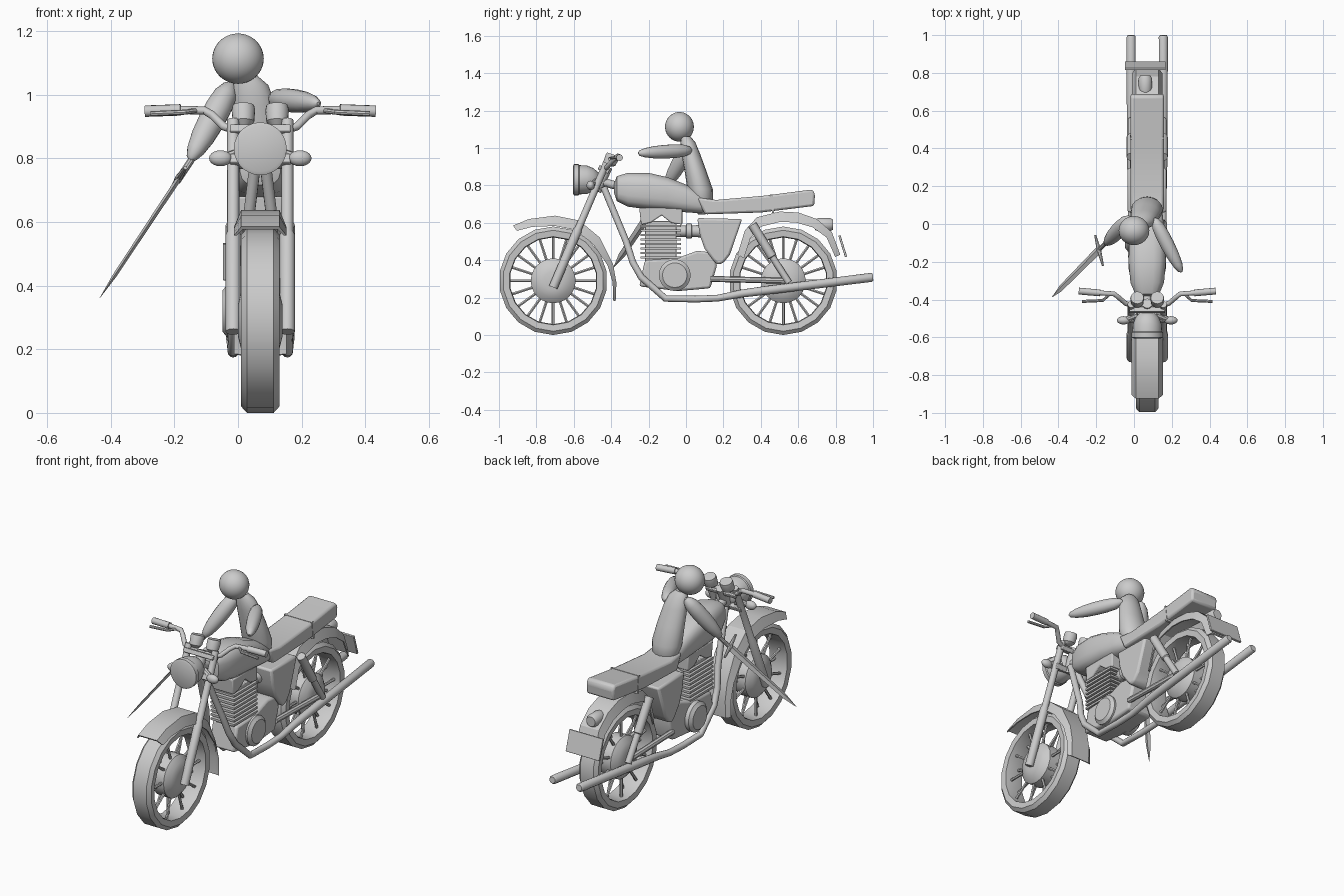
import bpy, bmesh, math
from mathutils import Vector, Matrix

if "Cube" in bpy.data.objects:
    bpy.data.objects.remove(bpy.data.objects["Cube"])

CX = 0.07  # bike centre line


def finish(name, bm, angle=35, bevel=0):
    bmesh.ops.recalc_face_normals(bm, faces=bm.faces)
    me = bpy.data.meshes.new(name)
    bm.to_mesh(me)
    bm.free()
    ob = bpy.data.objects.new(name, me)
    bpy.context.collection.objects.link(ob)
    if bevel:
        m = ob.modifiers.new("bevel", "BEVEL")
        m.width = bevel
        m.segments = 2
    if angle:
        bpy.ops.object.select_all(action='DESELECT')
        ob.select_set(True)
        bpy.context.view_layer.objects.active = ob
        bpy.ops.object.shade_smooth_by_angle(angle=math.radians(angle))
    return ob


def loft(name, rings, closed=False, angle=35):
    bm = bmesh.new()
    vs = [[bm.verts.new(p) for p in r] for r in rings]
    n, k = len(vs), len(vs[0])
    for i in range(n if closed else n - 1):
        a, b = vs[i], vs[(i + 1) % n]
        for j in range(k):
            bm.faces.new((a[j], a[(j + 1) % k], b[(j + 1) % k], b[j]))
    if not closed:
        bm.faces.new(vs[0])
        bm.faces.new(vs[-1])
    return finish(name, bm, angle)


def tube(name, pts, r, sides=12):
    pts = [Vector(p) for p in pts]
    rad = r if isinstance(r, (list, tuple)) else [r] * len(pts)
    t = Vector((0, 0, 1))
    u = Vector((1, 0, 0))
    rings = []
    for i, p in enumerate(pts):
        d = (pts[min(i + 1, len(pts) - 1)] - pts[max(i - 1, 0)]).normalized()
        u = t.rotation_difference(d) @ u
        t = d
        v = d.cross(u)
        rings.append([p + rad[i] * (math.cos(a) * u + math.sin(a) * v)
                      for a in (math.tau * j / sides for j in range(sides))])
    return loft(name, rings)


def limb(name, a, b, r):
    a, b = Vector(a), Vector(b)
    ts = [0, .04, .15, .32, .5, .7, .87, .97, 1]
    return tube(name, [a.lerp(b, t) for t in ts],
                [r * k for k in (.2, .55, .88, 1, 1, .9, .68, .4, .12)], 14)


def slab(name, prof, x0, x1, bevel=0.006, angle=35):
    # side (y, z) profile extruded across x
    return_bm = bmesh.new()
    f = return_bm.faces.new([return_bm.verts.new((x0, y, z)) for y, z in prof])
    g = bmesh.ops.extrude_face_region(return_bm, geom=[f])
    for v in g["geom"]:
        if isinstance(v, bmesh.types.BMVert):
            v.co.x = x1
    return finish(name, return_bm, angle, bevel)


def box(name, c, s, rx=0, bevel=0.004):
    bm = bmesh.new()
    bmesh.ops.create_cube(bm, size=1, matrix=Matrix.Translation(c) @ Matrix.Rotation(rx, 4, 'X')
                          @ Matrix.Diagonal((*s, 1)))
    return finish(name, bm, 35, bevel)


def ball(name, c, s, u=24, v=16):
    bm = bmesh.new()
    bmesh.ops.create_uvsphere(bm, u_segments=u, v_segments=v, radius=1,
                              matrix=Matrix.Translation(c) @ Matrix.Diagonal((*s, 1)))
    return finish(name, bm, 60)


def body(name, secs, power, sides=16):
    # rounded sections along y: (y, z low, z high, half width)
    rings = []
    for y, z0, z1, w in secs:
        ring = []
        for j in range(sides):
            a = math.tau * (j + .5) / sides
            c, s = math.cos(a), math.sin(a)
            ring.append((CX + w * math.copysign(abs(c) ** power, c), y,
                         (z0 + z1) / 2 + (z1 - z0) / 2 * math.copysign(abs(s) ** power, s)))
        rings.append(ring)
    return loft(name, rings)


# Wheels: faceted tyre ring, domed hub and spokes
for label, wy in (("front", -0.71), ("rear", 0.52)):
    prof = [(.29, -.042), (.29, .042), (.27, .06), (.236, .057), (.232, .03),
            (.232, -.03), (.236, -.057), (.27, -.06)]
    rings = []
    for i in range(18):
        a = math.tau * (i + .5) / 18
        rings.append([(CX + x, wy + r * math.cos(a), .29 + r * math.sin(a)) for r, x in prof])
    loft(label + "_tyre", rings, closed=True, angle=25)
    tube(label + "_hub", [(CX + x, wy, .29) for x in (-.07, -.06, -.035, .035, .06, .07)],
         [.05, .09, .12, .12, .09, .05], 24)
    for i in range(20):
        a = math.tau * i / 20
        x = .02 * (-1) ** i
        tube(label + "_spoke", [(CX + x, wy + r * math.cos(a), .29 + r * math.sin(a))
                                for r in (.1, .238)], .008, 6)


# Mudguards: hollow trapezoid section swept along a side path (y, z, depth)
def mudguard(name, wy, path, w, top):
    rings = []
    for y, z, d in path:
        n = Vector((0, y - wy, z - .29)).normalized()
        sec = [(-w, -d), (-top, 0), (top, 0), (w, -d),
               (w - .008, -d), (top - .006, -.01), (-top + .006, -.01), (-w + .008, -d)]
        rings.append([Vector((CX + a, y, z)) + n * b for a, b in sec])
    loft(name, rings, angle=25)


mudguard("front_mudguard", -.71, [(-.925, .585, .035), (-.84, .62, .045), (-.7, .638, .055),
         (-.57, .612, .055), (-.46, .52, .05), (-.39, .38, .03), (-.372, .28, .02),
         (-.376, .18, .015)], .083, .06)
mudguard("rear_mudguard", .52, [(.275, .43, .04), (.315, .56, .05), (.38, .63, .055), (.5, .66, .055),
         (.6, .655, .055), (.7, .62, .05), (.78, .55, .04), (.825, .43, .03)], .08, .06)

# Paired side parts
for s, side in ((-1, "left"), (1, "right")):
    X = CX + s * .085
    tube(side + "_fork", [(X, -.71, .255), (X, -.58, .56), (X, -.575, .57), (X, -.425, .92)],
         [.024, .024, .019, .019])
    tube(side + "_exhaust", [(CX + s * .015, -.44, .79), (CX + s * .05, -.32, .5),
         (CX + s * .07, -.285, .39), (CX + s * .08, -.24, .31), (X, -.11, .195), (X, .05, .192),
         (X, .17, .197), (X, .3, .222), (X, .4, .235), (X, .99, .308), (X, 1.0, .309)],
         [.018, .018, .018, .018, .018, .018, .018, .021, .023, .024, .018])
    tube(side + "_shock", [(X, .355, .59), (X, .46, .42), (X, .462, .417), (X, .55, .28)],
         [.024, .024, .018, .018])
    tube(side + "_swingarm", [(CX + s * .075, .13, .3), (CX + s * .075, .54, .29)], .016, 8)
    tube(side + "_gauge", [(CX + s * .053, -.39 - k, z) for z, k in
         ((.90, .02), (.915, .02), (.95, .005), (.965, 0))], [.02, .034, .037, .034], 20)
    # Handlebar half, grip and lever
    tube(side + "_handlebar", [(CX + s * x, y, z) for x, y, z in
         ((0, -.43, .89), (.085, -.43, .89), (.115, -.42, .9), (.15, -.39, .935), (.175, -.37, .95),
          (.25, -.365, .952), (.36, -.355, .948))], .013)
    tube(side + "_grip", [(CX + s * .25, -.365, .952), (CX + s * .362, -.355, .948)], .018)
    tube(side + "_lever", [(CX + s * .2, -.372, .95), (CX + s * .235, -.405, .945),
         (CX + s * .345, -.41, .94)], .008, 8)
    # Indicator on a stalk
    ball(side + "_indicator", (CX + s * .125, -.51, .80), (.036, .022, .025), 16, 10)
    tube(side + "_indicator_stalk", [(CX + s * .05, -.48, .815), (CX + s * .11, -.505, .803)],
         [.022, .014], 10)
    # Crankcase cover
    w = .105 if s > 0 else .118
    tube(side + "_engine_cover", [(CX + s * x, -.06, .32) for x in (.06, w - .015, w - .012, w)],
         [.085, .085, .08, .066], 20)

# Headlight and steering head
tube("headlight", [(CX, y, .83) for y in (-.605, -.6, -.575, -.57, -.53, -.495, -.47, -.46)],
     [.072, .083, .083, .078, .076, .062, .04, .015], 28)
box("lower_yoke", (CX, -.49, .79), (.19, .06, .03), -.4)
box("upper_yoke", (CX, -.44, .885), (.19, .06, .025), -.4)
tube("steering_head", [(CX, -.48, .77), (CX, -.42, .9)], .028)
tube("backbone", [(CX, -.45, .82), (CX, -.2, .75), (CX, .12, .67)], .022)

# Fuel tank and seat
body("fuel_tank", [(-.385, .76, .81, .03), (-.37, .715, .85, .065), (-.31, .685, .868, .09),
     (-.2, .67, .868, .1), (-.1, .665, .845, .097), (0, .655, .805, .088), (.08, .65, .762, .08),
     (.105, .66, .735, .07)], .65)
slab("seat", [(.06, .735), (.1, .645), (.4, .655), (.685, .69), (.69, .755), (.675, .778),
     (.42, .745), (.16, .722)], -.018, .158, .012)
box("seat_strap", (CX, .46, .702), (.18, .012, .1), .12, 0)

# Engine: crankcase, finned cylinder, head, carburettor
slab("crankcase", [(-.25, .26), (-.22, .4), (-.05, .41), (.06, .45), (.15, .44), (.165, .37),
     (.13, .25), (-.04, .235)], -.01, .15, .012)
box("cylinder", (CX, -.135, .5), (.12, .17, .22))
for i in range(8):
    box("cooling_fin", (CX, -.135, .415 + i * .024), (.15, .215, .012), 0, 0)
slab("cylinder_head", [(-.24, .59), (-.25, .68), (-.02, .68), (-.02, .59), (-.08, .6), (-.13, .64),
     (-.19, .6)], 0, .14)
tube("carburettor", [(CX, y, .555) for y in (-.05, 0, .002, .03, .032, .1)],
     [.03, .03, .04, .04, .03, .035], 16)

# Side panels
slab("side_panels", [(.06, .625), (.3, .62), (.235, .43), (.2, .385), (.17, .375), (.145, .4),
     (.1, .46), (.075, .53)], -.035, .172, .012)

# Tail light and number plate
tube("tail_light", [(CX - .01, y, .59) for y in (.69, .71, .77, .785)], [.03, .036, .036, .028], 18)
box("plate", (.06, .838, .475), (.215, .012, .12), .3, .002)

# Rider: head, torso, arms
ball("head", (0, -.035, 1.113), (.081, .077, .079), 32, 20)
torso = [(.03, .0, 1.06, .03, .025), (.04, .01, 1.03, .055, .04), (.05, .025, .97, .068, .05),
         (.06, .05, .88, .078, .058), (.068, .075, .78, .085, .068), (.07, .085, .72, .075, .06),
         (.07, .085, .67, .05, .04), (.07, .085, .645, .025, .02)]
loft("torso", [[(x + a * math.cos(t), y + b * math.sin(t), z)
     for t in (math.tau * j / 16 for j in range(16))] for x, y, z, a, b in torso])
limb("sword_arm", (-.02, .03, 1.035), (-.15, -.105, .795), .042)
limb("other_arm", (.105, .03, .988), (.252, -.255, .972), .037)

# Sword: handle, crossguard, tapered diamond blade
hilt, tip = Vector((-.13, -.08, .82)), Vector((-.435, -.388, .36))
tube("sword_handle", [hilt, hilt.lerp(tip, .2)], .011, 10)
tube("sword_guard", [(-.205, -.06, .71), (-.185, -.14, .74), (-.165, -.22, .77)], [.006, .012, .006], 8)
wide = Vector((.04, -.16, .07)).normalized()
thin = wide.cross(tip - hilt).normalized()
loft("sword_blade", [[hilt.lerp(tip, t) + wide * w, hilt.lerp(tip, t) + thin * w * .35,
     hilt.lerp(tip, t) - wide * w, hilt.lerp(tip, t) - thin * w * .35]
     for t, w in ((.17, .024), (.85, .018), (1, .001))], angle=0)
